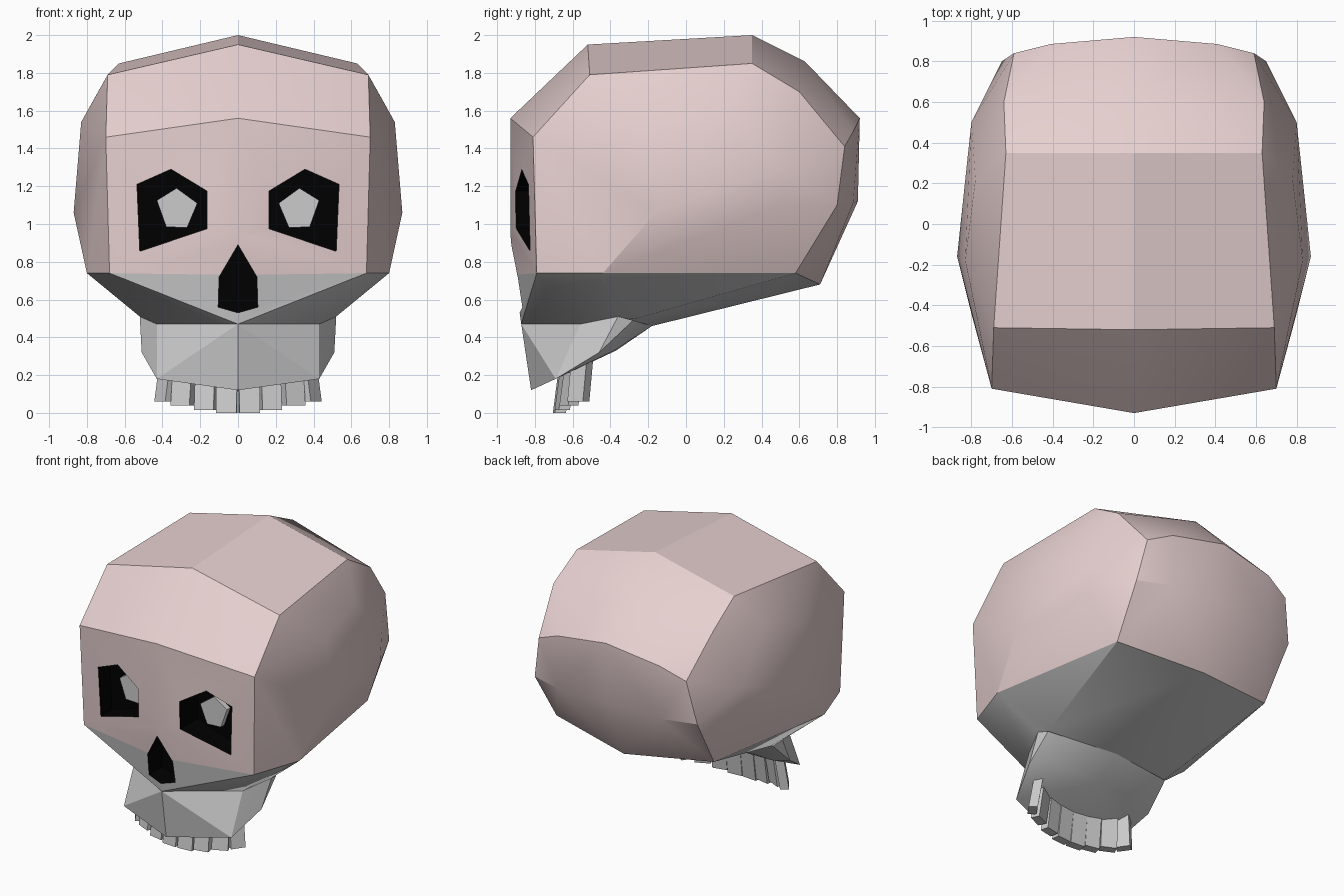
import bpy, bmesh, math
from mathutils import Matrix, Vector

if "Cube" in bpy.data.objects:
    bpy.data.objects.remove(bpy.data.objects["Cube"])


def material(name, rgb):
    m = bpy.data.materials.new(name)
    m.diffuse_color = (*rgb, 1)
    m.use_nodes = True
    m.node_tree.nodes["Principled BSDF"].inputs["Base Color"].default_value = m.diffuse_color
    return m


PINK = material("bone_pink", (0.8, 0.63, 0.63))
GREY = material("bone_grey", (0.8, 0.8, 0.8))
BLACK = material("socket_black", (0.0, 0.0, 0.0))


def finish(bm, name, mat):
    bmesh.ops.recalc_face_normals(bm, faces=bm.faces)
    me = bpy.data.meshes.new(name)
    bm.to_mesh(me)
    bm.free()
    me.materials.append(mat)
    ob = bpy.data.objects.new(name, me)
    bpy.context.collection.objects.link(ob)
    return ob


def hull(name, pts, mat):
    """Faceted convex solid from half of its points, mirrored in x."""
    bm = bmesh.new()
    for x, y, z in pts:
        bm.verts.new((x, y, z))
        if x:
            bm.verts.new((-x, y, z))
    res = bmesh.ops.convex_hull(bm, input=bm.verts)
    loose = [v for v in bm.verts if not v.link_faces]
    bmesh.ops.delete(bm, geom=loose, context='VERTS')
    return finish(bm, name, mat)


def prism(name, profile, y0, y1, mat, side=1):
    """x/z profile extruded along y."""
    bm = bmesh.new()
    face = bm.faces.new([bm.verts.new((side * x, y0, z)) for x, z in profile])
    ext = bmesh.ops.extrude_face_region(bm, geom=[face])["geom"]
    new = [v for v in ext if isinstance(v, bmesh.types.BMVert)]
    bmesh.ops.translate(bm, verts=new, vec=(0, y1 - y0, 0))
    return finish(bm, name, mat)


def activate(ob):
    bpy.ops.object.select_all(action='DESELECT')
    ob.select_set(True)
    bpy.context.view_layer.objects.active = ob


def cut(ob, cutter):
    mod = ob.modifiers.new("cut", 'BOOLEAN')
    mod.operation = 'DIFFERENCE'
    mod.solver = 'EXACT'
    mod.material_mode = 'TRANSFER'
    mod.object = cutter
    activate(ob)
    bpy.ops.object.modifier_apply(modifier=mod.name)


# Cranium: centre line, shoulder line, then the flat temple
cranium = hull("cranium", [
    (0, -.93, 1.56), (0, -.52, 1.95), (0, .35, 2.0), (0, .63, 1.86),
    (0, .92, 1.56), (0, .91, 1.12), (0, .71, .68), (0, -.91, .73), (0, -.93, .95),
    (.70, -.81, 1.46), (.69, -.51, 1.79), (.63, .35, 1.85), (.64, .60, 1.70),
    (.59, .84, 1.41), (.65, .80, 1.10), (.63, .58, .74), (.80, -.44, .74),
    (.68, -.79, .74), (.41, .885, 1.49), (.41, .885, 1.11),
    (.83, -.18, 1.54), (.78, .22, 1.63), (.80, .50, 1.30), (.80, .48, 1.09),
    (.87, -.16, 1.06)], PINK)

# Grey skull base and cheeks
base = hull("skull_base", [
    (0, -.91, .73), (.68, -.79, .74), (.80, -.44, .74), (.63, .58, .74),
    (0, .71, .68), (0, -.18, .46), (.50, -.26, .50), (.52, -.36, .51),
    (.43, -.56, .47), (0, -.872, .47)], GREY)

# Upper jaw
jaw = hull("upper_jaw", [
    (0, -.872, .47), (.43, -.56, .47), (.52, -.36, .51), (.50, -.28, .49),
    (0, -.18, .46), (.42, -.38, .33), (.51, -.46, .32), (.43, -.69, .18),
    (0, -.82, .12), (0, -.37, .33)], GREY)

# Eye sockets and pupils
socket = [(.165, 1.175), (.355, 1.29), (.535, 1.21), (.52, .855), (.165, .975)]
pupil = [(.215, 1.11), (.325, 1.19), (.43, 1.125), (.38, .985), (.27, .98)]
cutters = []
for side, label in ((1, "right"), (-1, "left")):
    c = prism("socket_cutter_" + label, socket, -1.1, -.70, BLACK, side)
    cut(cranium, c)
    cutters.append(c)
    prism("pupil_" + label, pupil, -.74, -.69, GREY, side)

# Nose opening through the cranium and the base
nose = prism("nose_cutter", [(0, .89), (.10, .72), (.105, .56), (0, .53),
                             (-.105, .56), (-.10, .72)], -1.1, -.72, BLACK)
cut(cranium, nose)
cut(base, nose)
for c in cutters + [nose]:
    bpy.data.objects.remove(c)

# Teeth around the arch: x, y, bottom z, width, yaw
for i, (x, y, z, w, yaw) in enumerate([(.06, -.67, 0, .11, 5), (.175, -.655, .015, .105, 12),
                                       (.295, -.62, .04, .11, 25), (.39, -.57, .06, .10, 55)]):
    for side, label in ((1, "right"), (-1, "left")):
        bm = bmesh.new()
        bmesh.ops.create_cube(bm, size=1)
        h = .31 - z
        bmesh.ops.transform(bm, verts=bm.verts, matrix=Matrix.Diagonal((w, .06, h, 1)))
        for v in bm.verts:          # slight lean back towards the gum
            v.co.y += .04 if v.co.z > 0 else 0
        place = Matrix.Translation((side * x, y, z + h / 2)) @ Matrix.Rotation(
            side * math.radians(yaw), 4, 'Z')
        bmesh.ops.transform(bm, verts=bm.verts, matrix=place)
        finish(bm, f"tooth_{label}_{i + 1}", GREY)

# Soft facets with crisp ridges
for ob in (cranium, base, jaw):
    activate(ob)
    bpy.ops.object.shade_smooth_by_angle(angle=math.radians(25))
